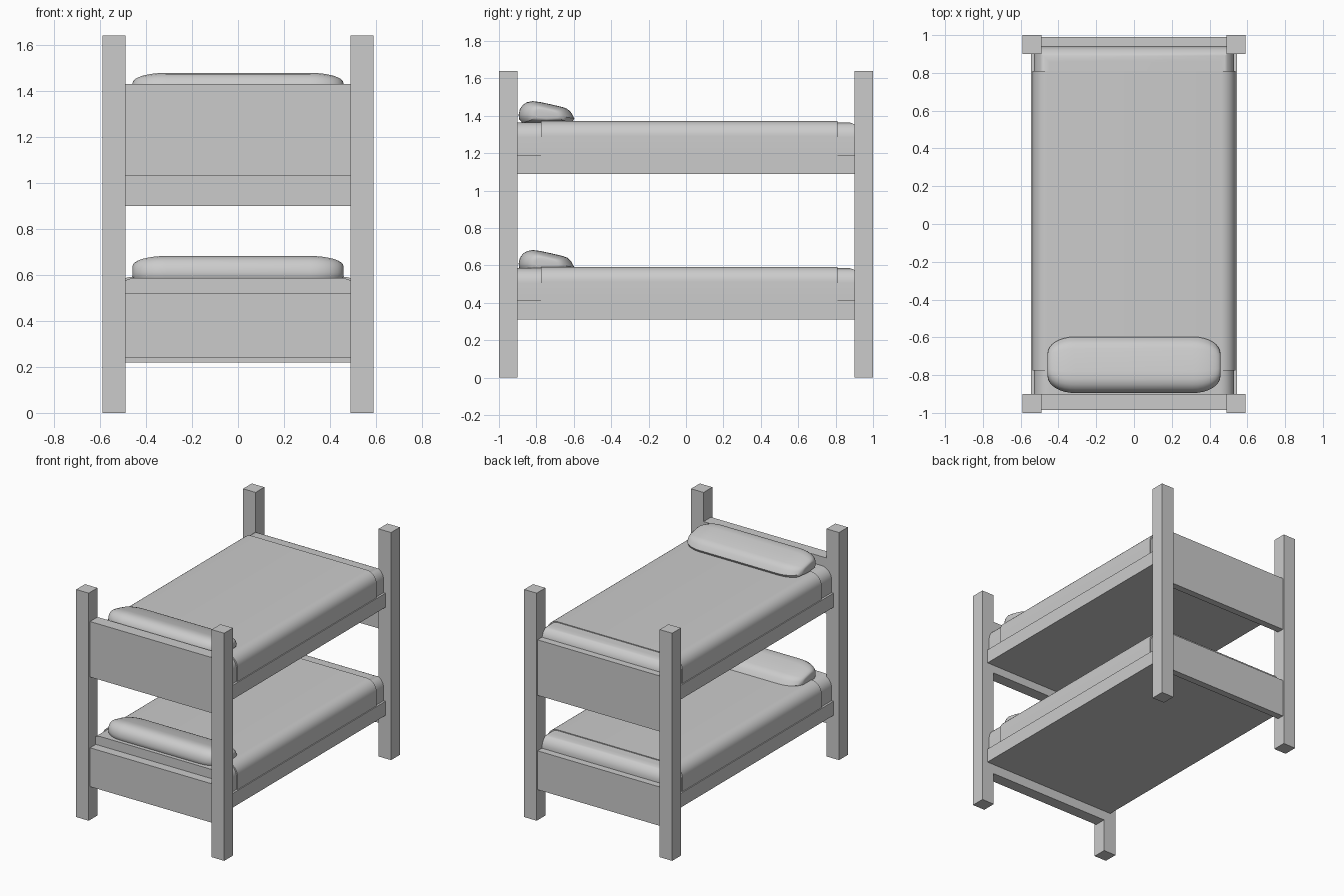
import bpy, bmesh
from math import sin, cos, pi, radians

if "Cube" in bpy.data.objects:
    bpy.data.objects.remove(bpy.data.objects["Cube"])


def smooth(ob):
    bpy.ops.object.select_all(action='DESELECT')
    ob.select_set(True)
    bpy.context.view_layer.objects.active = ob
    bpy.ops.object.shade_smooth_by_angle(angle=radians(35))


def finish(bm, name):
    bmesh.ops.recalc_face_normals(bm, faces=bm.faces)
    me = bpy.data.meshes.new(name)
    bm.to_mesh(me)
    bm.free()
    ob = bpy.data.objects.new(name, me)
    bpy.context.collection.objects.link(ob)
    return ob


def box(name, x, y, z, radius=0, round_back=False):
    """Box from (min, max) ranges; optionally rounds the top side / back edges."""
    bm = bmesh.new()
    bmesh.ops.create_cube(bm, size=1)
    for v in bm.verts:
        v.co = [r[0] if c < 0 else r[1] for c, r in zip(v.co, (x, y, z))]
    if radius:
        edges = []
        for e in bm.edges:
            a, b = (v.co for v in e.verts)
            top = min(a.z, b.z) > z[1] - 1e-4
            along_y = abs(a.y - b.y) > 0.01
            back = min(a.y, b.y) > y[1] - 1e-4
            if top and (along_y or (round_back and back)):
                edges.append(e)
        bmesh.ops.bevel(bm, geom=edges, offset=radius, segments=8,
                        profile=0.5, affect='EDGES')
    ob = finish(bm, name)
    if radius:
        smooth(ob)
    return ob


def pillow(name, dz):
    # side profile (y, z), lofted along x and shrunk towards rounded ends
    prof = [(-.895, .61), (-.888, .64), (-.872, .662), (-.85, .676), (-.82, .682),
            (-.78, .677), (-.72, .664), (-.66, .65), (-.635, .641), (-.615, .622),
            (-.597, .59), (-.61, .565), (-.75, .555), (-.875, .565), (-.892, .585)]
    cy, cz = -.745, .61
    half = [(.31 + .148 * sin(t), .4 + .6 * cos(t))
            for t in (i * pi / 16 for i in range(9))]
    stations = [(-x, s) for x, s in reversed(half)] + half
    bm = bmesh.new()
    rings = [[bm.verts.new((x, cy + (y - cy) * s, cz + (z - cz) * s + dz))
              for y, z in prof] for x, s in stations]
    n = len(prof)
    for a, b in zip(rings, rings[1:]):
        for i in range(n):
            j = (i + 1) % n
            bm.faces.new((a[i], a[j], b[j], b[i]))
    bm.faces.new(rings[0])
    bm.faces.new(rings[-1])
    smooth(finish(bm, name))


# Corner posts
for sx, nx in ((-1, "left"), (1, "right")):
    for sy, ny in ((-1, "front"), (1, "back")):
        box(f"{ny}_{nx}_post", sorted((sx * .49, sx * .59)),
            sorted((sy * .90, sy * 1.0)), (0, 1.64))

# Head and foot boards
X = (-.49, .49)
box("lower_headboard", X, (-.985, -.90), (.24, .52))
box("upper_headboard", X, (-.985, -.90), (1.03, 1.43))
box("lower_footboard", X, (.94, .99), (.22, .50))
box("upper_footboard", X, (.94, .99), (.90, 1.30))

# Two bunks: base, mattress, blanket, pillow
for level, dz, pz in (("lower", 0, 0), ("upper", .779, .796)):
    box(level + "_base", (-.545, .545), (-.92, .94), (.31 + dz, .412 + dz))
    box(level + "_mattress", (-.53, .53), (-.92, .94), (.412 + dz, .586 + dz),
        .08, True)
    box(level + "_blanket", (-.538, .538), (-.775, .81), (.412 + dz, .592 + dz), .08)
    pillow(level + "_pillow", pz)
